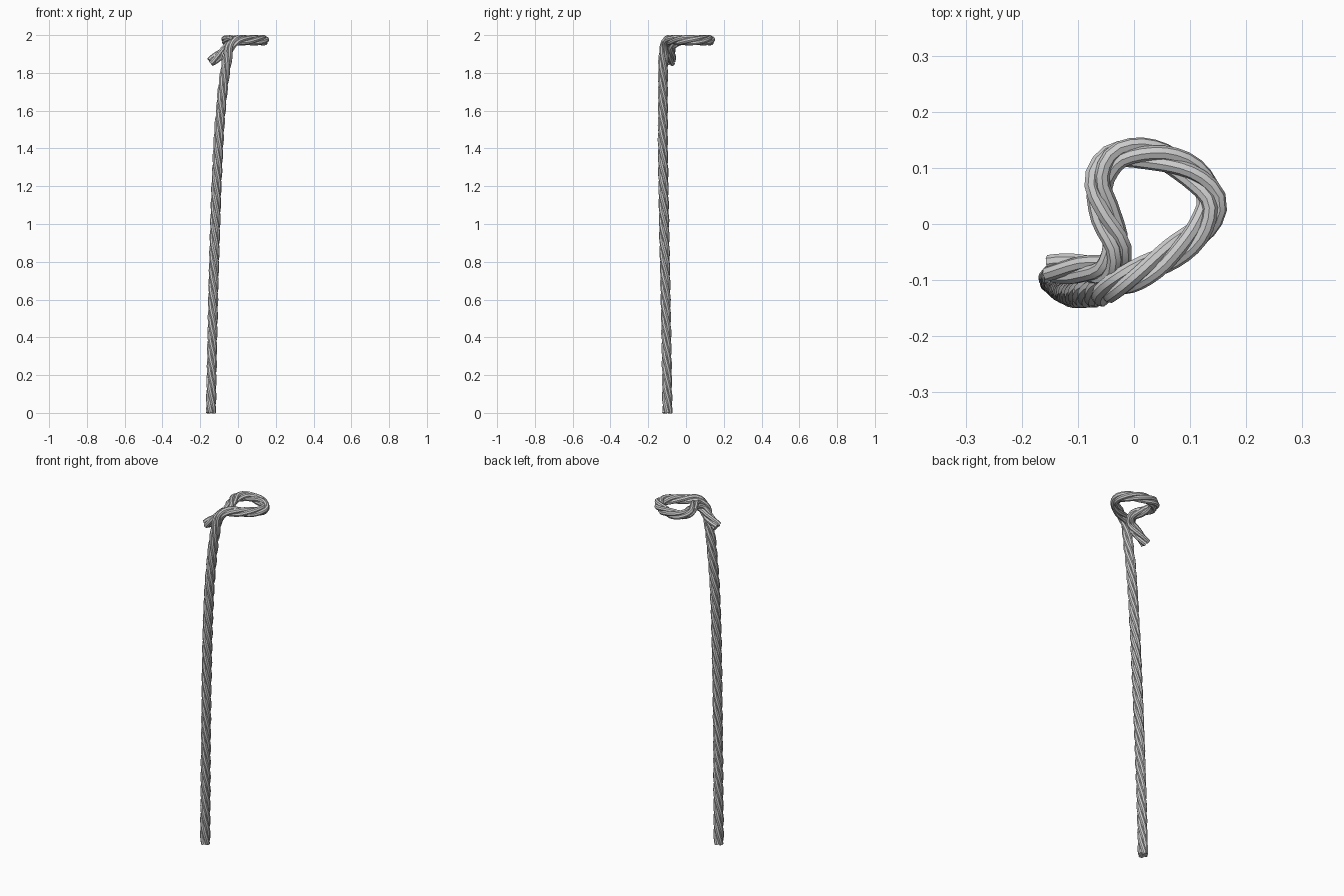
import bpy
from math import cos, sin, pi
from mathutils import Vector

if "Cube" in bpy.data.objects:
    bpy.data.objects.remove(bpy.data.objects["Cube"])

STRANDS, OFFSET, RADIUS, PITCH, STEP = 4, 0.0145, 0.0135, 0.34, 0.018

# Centre line: standing rope, eye loop, then tail tucked behind
PATH = [Vector(p) for p in [
    (-0.143, -0.098, 0), (-0.135, -0.105, 0.45), (-0.122, -0.115, 0.95),
    (-0.105, -0.122, 1.40), (-0.082, -0.122, 1.70), (-0.06, -0.12, 1.86),
    (-0.045, -0.113, 1.935), (-0.01, -0.098, 1.97), (0.06, -0.058, 1.973),
    (0.12, -0.008, 1.973), (0.139, 0.04, 1.973), (0.105, 0.09, 1.973),
    (0.04, 0.122, 1.973), (-0.03, 0.122, 1.973), (-0.062, 0.08, 1.973),
    (-0.052, 0.02, 1.973), (-0.03, -0.045, 1.968), (-0.045, -0.08, 1.945),
    (-0.09, -0.08, 1.90), (-0.147, -0.08, 1.858)]]


def spline(points, n=40):
    """Centripetal Catmull-Rom, resampled at an even spacing."""
    pts = [points[0] * 2 - points[1]] + points + [points[-1] * 2 - points[-2]]
    dense = []
    for p0, p1, p2, p3 in zip(pts, pts[1:], pts[2:], pts[3:]):
        t1 = (p1 - p0).length ** 0.5
        t2 = t1 + (p2 - p1).length ** 0.5
        t3 = t2 + (p3 - p2).length ** 0.5
        for i in range(n):
            t = t1 + (t2 - t1) * i / n
            a1 = p0.lerp(p1, t / t1)
            a2 = p1.lerp(p2, (t - t1) / (t2 - t1))
            a3 = p2.lerp(p3, (t - t2) / (t3 - t2))
            b1 = a1.lerp(a2, t / t2)
            b2 = a2.lerp(a3, (t - t1) / (t3 - t1))
            dense.append(b1.lerp(b2, (t - t1) / (t2 - t1)))
    dense.append(points[-1])
    out, travelled = [dense[0]], 0
    for a, b in zip(dense, dense[1:]):
        travelled += (b - a).length
        if travelled >= STEP:
            out.append(b)
            travelled = 0
    out.append(points[-1])
    return out


line = spline(PATH)

# Twist-free frames carried along the centre line
frames, normal, dist = [], Vector((1, 0, 0)), 0
for i, p in enumerate(line):
    tangent = (line[min(i + 1, len(line) - 1)] - line[max(i - 1, 0)]).normalized()
    normal = (normal - tangent * normal.dot(tangent)).normalized()
    if i:
        dist += (p - line[i - 1]).length
    frames.append((p, normal.copy(), tangent.cross(normal), dist))

# Left-hand laid strands winding about the centre line
for k in range(STRANDS):
    curve = bpy.data.curves.new(f"rope_strand_{k + 1}", "CURVE")
    curve.dimensions = "3D"
    curve.bevel_depth = RADIUS
    curve.bevel_resolution = 2
    curve.use_fill_caps = True
    sp = curve.splines.new("POLY")
    sp.points.add(len(frames) - 1)
    for pt, (p, n, b, d) in zip(sp.points, frames):
        a = 2 * pi * (k / STRANDS - d / PITCH)
        pt.co = (*(p + (n * cos(a) + b * sin(a)) * OFFSET), 1)
    obj = bpy.data.objects.new(f"rope_strand_{k + 1}", curve)
    bpy.context.collection.objects.link(obj)
    bpy.ops.object.select_all(action="DESELECT")
    obj.select_set(True)
    bpy.context.view_layer.objects.active = obj
    bpy.ops.object.convert(target="MESH")
    bpy.ops.object.shade_smooth_by_angle()
